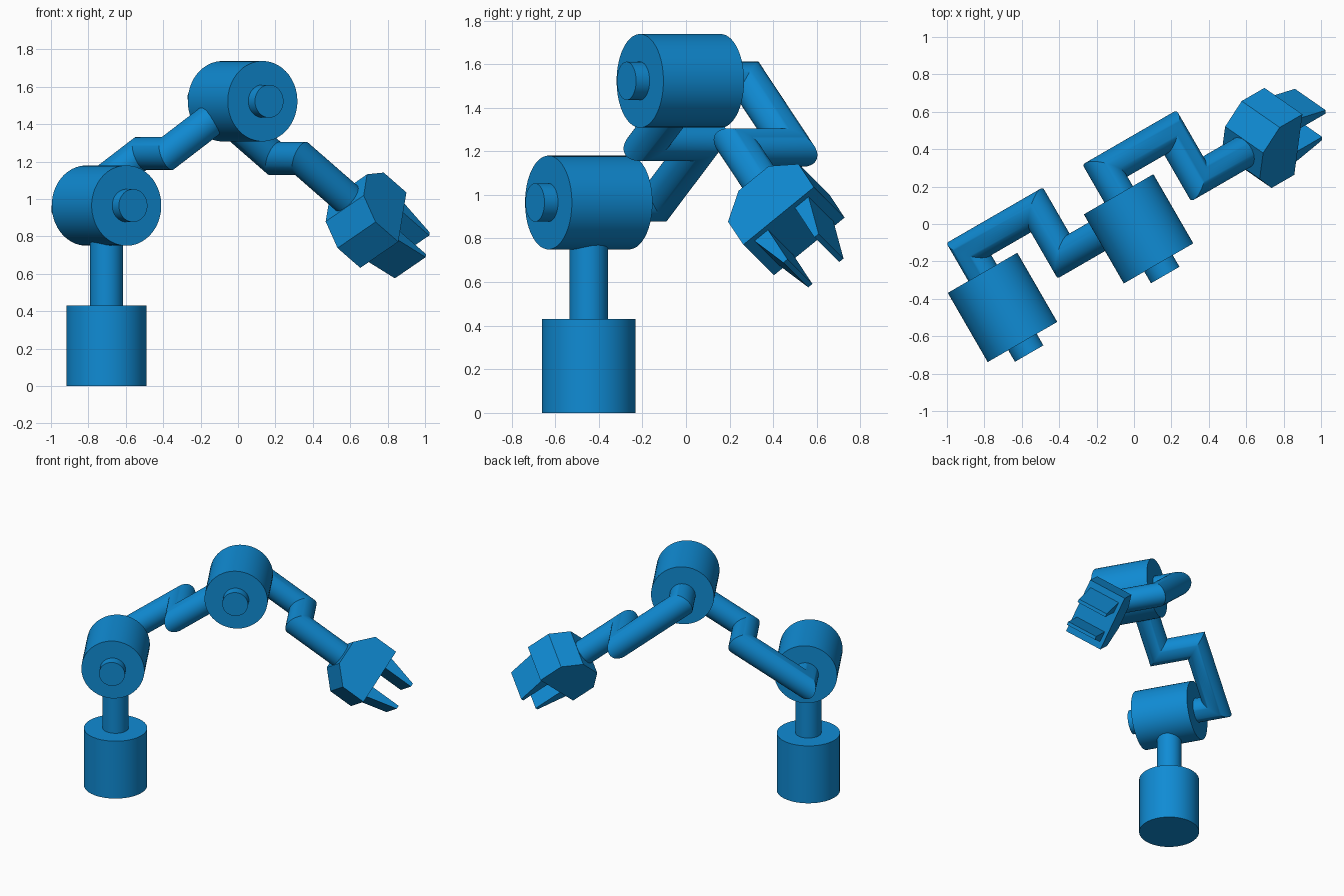
import bpy, bmesh, math
from mathutils import Vector, Matrix

if "Cube" in bpy.data.objects:
    bpy.data.objects.remove(bpy.data.objects["Cube"])

blue = bpy.data.materials.new("arm blue")
blue.diffuse_color = (0.005, 0.26, 0.66, 1)
blue.use_nodes = True
blue.node_tree.nodes["Principled BSDF"].inputs["Base Color"].default_value = blue.diffuse_color

R_BIG, R_PIPE, SIDES = 0.215, 0.088, 48
Z = Vector((0, 0, 1))
out = Vector((math.cos(math.radians(30)), math.sin(math.radians(30)), 0))  # reach direction in plan
back = Vector((-out.y, out.x, 0))                                          # joint axis


def finish(name, bm, smooth=True):
    bmesh.ops.recalc_face_normals(bm, faces=bm.faces)
    me = bpy.data.meshes.new(name)
    bm.to_mesh(me)
    bm.free()
    me.materials.append(blue)
    if smooth:
        me.shade_smooth()
        me.set_sharp_from_angle(angle=math.radians(30))
    ob = bpy.data.objects.new(name, me)
    bpy.context.collection.objects.link(ob)
    return ob


def pipe(name, path, r):
    """Round bar along a path, with mitred corners."""
    bm = bmesh.new()
    path = [Vector(p) for p in path]
    dirs = [(b - a).normalized() for a, b in zip(path, path[1:])]
    d = dirs[0]
    a = d.orthogonal().normalized()
    b = d.cross(a)
    pts = [path[0] + r * (a * math.cos(t) + b * math.sin(t))
           for t in (2 * math.pi * i / SIDES for i in range(SIDES))]
    rings = [[bm.verts.new(p) for p in pts]]
    for i, d in enumerate(dirs):
        nrm = d + dirs[i + 1] if i + 1 < len(dirs) else d
        pts = [p + d * ((path[i + 1] - p).dot(nrm) / d.dot(nrm)) for p in pts]
        rings.append([bm.verts.new(p) for p in pts])
    for lo, hi in zip(rings, rings[1:]):
        for j in range(SIDES):
            k = (j + 1) % SIDES
            bm.faces.new((lo[j], lo[k], hi[k], hi[j]))
    bm.faces.new(rings[0])
    bm.faces.new(rings[-1])
    return finish(name, bm)


def prism(name, profile, half, frame):
    """Profile in (along, across), given thickness on both sides, placed by frame."""
    bm = bmesh.new()
    lo = [bm.verts.new(frame @ Vector((s, -half, q))) for s, q in profile]
    hi = [bm.verts.new(frame @ Vector((s, half, q))) for s, q in profile]
    bm.faces.new(lo)
    bm.faces.new(hi)
    n = len(profile)
    for i in range(n):
        j = (i + 1) % n
        bm.faces.new((lo[i], lo[j], hi[j], hi[i]))
    return finish(name, bm, False)


# key points of the arm
shoulder = Vector((-0.703, -0.446, 0.965))
elbow = shoulder + out * 0.84 + Z * 0.558
mid = (shoulder + elbow) / 2
bend = elbow + out * 0.405 - Z * 0.306
FAR, NEAR, PIN = back * 0.36, back * 0.075, back * -0.285

# base and neck
pipe("base", [(shoulder.x, shoulder.y, 0), (shoulder.x, shoulder.y, 0.43)], R_BIG)
pipe("neck", [(shoulder.x, shoulder.y, 0.42), (shoulder.x, shoulder.y, 0.85)], R_PIPE)

# joint drums
for name, c in (("shoulder_drum", shoulder), ("elbow_drum", elbow)):
    pipe(name, [c - back * 0.2135, c + back * 0.2135], R_BIG)

# cranked arms, each starting as the pin through its drum
reach = (bend - elbow).normalized()
wrist = bend + NEAR
pipe("upper_arm", [shoulder + PIN, shoulder + FAR, mid + FAR, mid + NEAR, elbow + NEAR], R_PIPE)
pipe("forearm", [elbow + PIN, elbow + FAR, bend + FAR, wrist, wrist + reach * 0.42], R_PIPE)

# gripper, rolled about the forearm
normal = reach.cross(back).normalized()
if normal.z < 0:
    normal = -normal
roll = math.radians(38)
e1 = back * math.cos(roll) - normal * math.sin(roll)
e2 = normal * math.cos(roll) + back * math.sin(roll)
frame = Matrix.Translation(wrist) @ Matrix((reach, e1, e2)).transposed().to_4x4()
prism("gripper_body", [(0.35, -0.09), (0.35, 0.09), (0.46, 0.21), (0.636, 0.21),
                       (0.636, -0.21), (0.46, -0.21)], 0.142, frame)
for name, m in (("upper_finger", 1), ("lower_finger", -1)):
    prism(name, [(0.62, 0.08 * m), (0.62, 0.165 * m), (0.86, 0.105 * m), (0.86, 0.08 * m)],
          0.115, frame)
